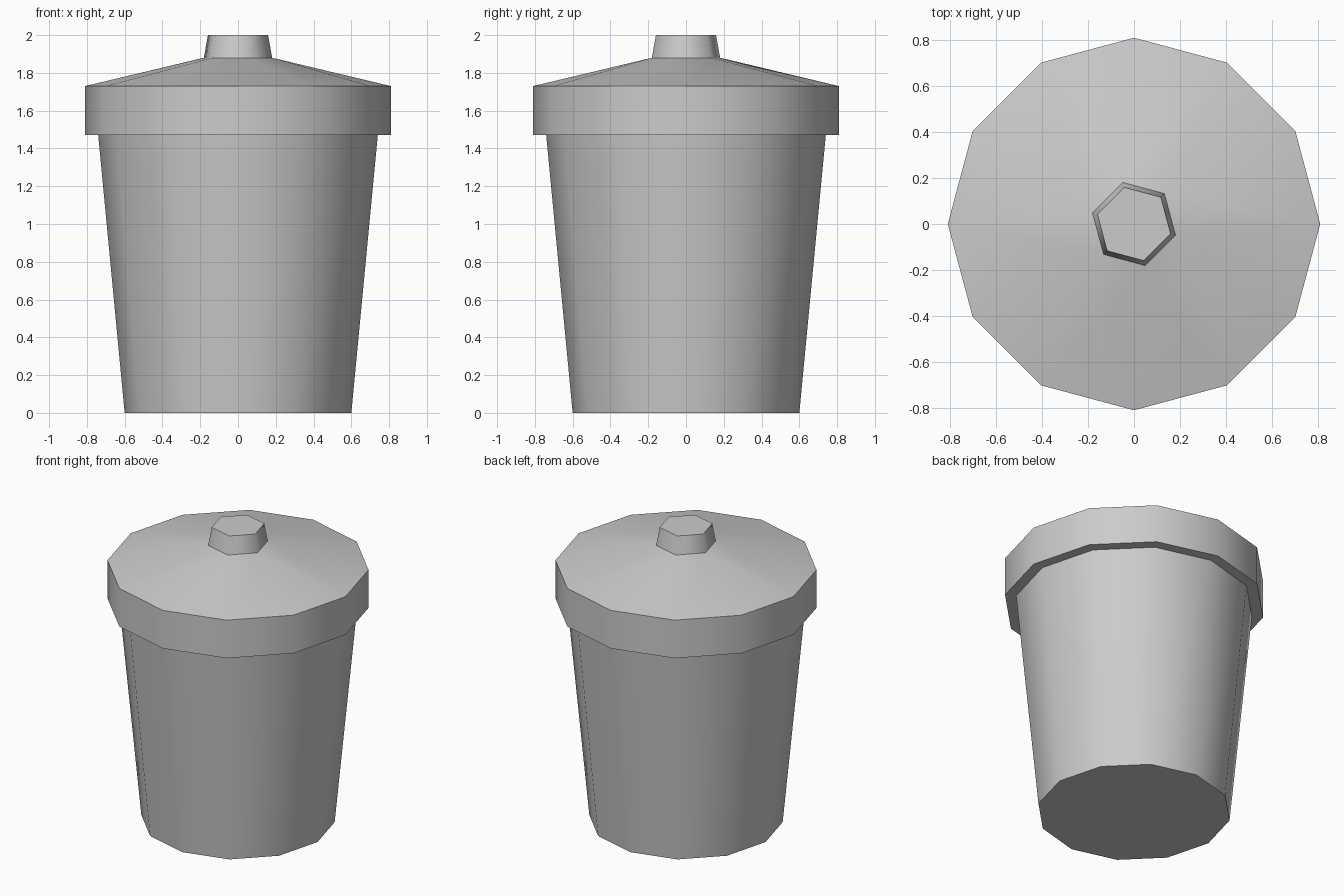
import bpy
import bmesh
from math import cos, sin, pi, radians

cube = bpy.data.objects.get("Cube")
if cube:
    bpy.data.objects.remove(cube, do_unlink=True)

SIDES = 12
KNOB_SIDES = 6
RIM_Z = 1.47

grey = bpy.data.materials.new("grey metal")
grey.use_nodes = True
colour = (0.6, 0.6, 0.6, 1)
grey.diffuse_color = colour
grey.node_tree.nodes["Principled BSDF"].inputs["Base Color"].default_value = colour


def ring(bm, radius, z, sides, turn=0.0):
    """Regular polygon of vertices."""
    angles = [turn + 2 * pi * i / sides for i in range(sides)]
    return [bm.verts.new((radius * cos(a), radius * sin(a), z)) for a in angles]


def wall(bm, low, high):
    """Quads between two rings with the same number of sides."""
    n = len(low)
    for i in range(n):
        j = (i + 1) % n
        bm.faces.new((low[i], low[j], high[j], high[i]))


def finish(bm, name):
    mesh = bpy.data.meshes.new(name)
    bm.normal_update()
    bm.to_mesh(mesh)
    bm.free()
    mesh.materials.append(grey)
    obj = bpy.data.objects.new(name, mesh)
    bpy.context.collection.objects.link(obj)
    bpy.ops.object.select_all(action="DESELECT")
    obj.select_set(True)
    bpy.context.view_layer.objects.active = obj
    bpy.ops.object.shade_smooth_by_angle(angle=radians(62))


# Tapered bin body with a closed floor
bm = bmesh.new()
foot = ring(bm, 0.6, 0, SIDES)
mouth = ring(bm, 0.74, RIM_Z, SIDES)
wall(bm, foot, mouth)
bm.faces.new(foot[::-1])
finish(bm, "bin_body")

# Lid: underside lip, upright rim, sloping top and six-sided knob
bm = bmesh.new()
lip = ring(bm, 0.74, RIM_Z, SIDES)
rim_low = ring(bm, 0.81, RIM_Z, SIDES)
rim_high = ring(bm, 0.81, 1.73, SIDES)
knob_low = ring(bm, 0.187, 1.88, KNOB_SIDES, -pi / 12)
knob_high = ring(bm, 0.165, 2.0, KNOB_SIDES, -pi / 12)
wall(bm, lip, rim_low)
wall(bm, rim_low, rim_high)
# Each knob corner takes a triangle, each knob side takes a quad
for k in range(KNOB_SIDES):
    a, b, c = (rim_high[(2 * k + i) % SIDES] for i in (-1, 0, 1))
    corner, following = knob_low[k], knob_low[(k + 1) % KNOB_SIDES]
    bm.faces.new((a, b, corner))
    bm.faces.new((b, c, following, corner))
wall(bm, knob_low, knob_high)
bm.faces.new(knob_high)
finish(bm, "lid")
